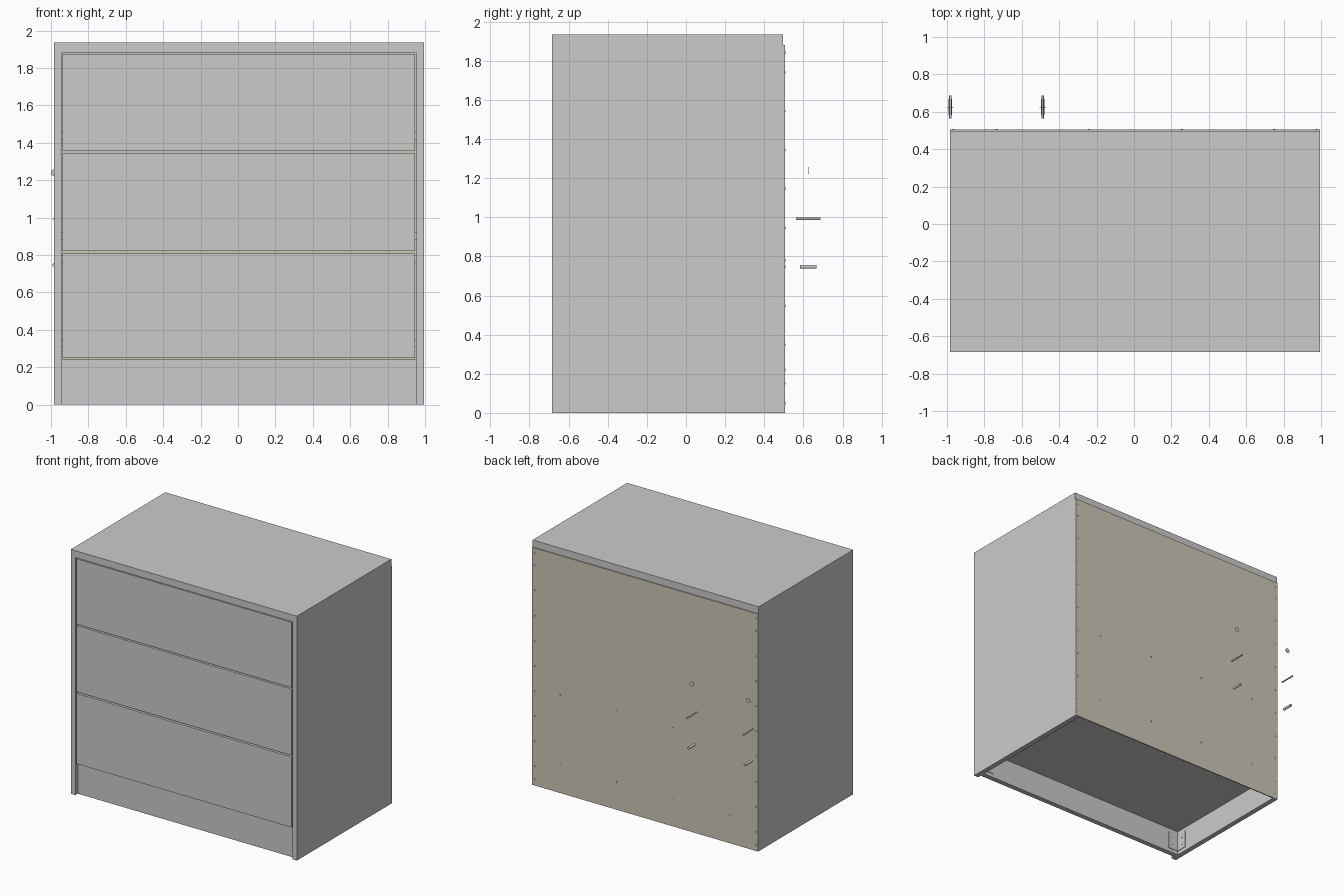
import bpy
import math

if "Cube" in bpy.data.objects:
    bpy.data.objects.remove(bpy.data.objects["Cube"])

beige = bpy.data.materials.new("board_beige")
beige.diffuse_color = (0.62, 0.57, 0.47, 1)
beige.use_nodes = True
beige.node_tree.nodes["Principled BSDF"].inputs["Base Color"].default_value = beige.diffuse_color


def box(name, x, y, z, mat=None):
    """Box from (min, max) ranges on each axis."""
    bpy.ops.mesh.primitive_cube_add(
        size=1, location=[(a + b) / 2 for a, b in (x, y, z)])
    o = bpy.context.object
    o.name = name
    o.scale = [b - a for a, b in (x, y, z)]
    bpy.ops.object.transform_apply(location=False, rotation=False, scale=True)
    if mat:
        o.data.materials.append(mat)
    return o


def rod(name, pos, radius, length, axis="y", sides=16):
    """Cylinder along the y or x axis."""
    rot = (math.pi / 2, 0, 0) if axis == "y" else (0, math.pi / 2, 0)
    bpy.ops.mesh.primitive_cylinder_add(
        vertices=sides, radius=radius, depth=length, location=pos, rotation=rot)
    o = bpy.context.object
    o.name = name
    bpy.ops.object.shade_smooth_by_angle()
    return o


L, R = -0.985, 0.995          # outer sides
T = 0.04                      # panel thickness
IL, IR = L + T, R - T         # inner faces
FRONT, REAR, BACK = -0.685, 0.497, 0.505
TOP = 1.88

# Carcass
box("top_panel", (L, R), (FRONT, REAR), (TOP, 1.935))
box("left_side", (L, IL), (FRONT, REAR), (0, TOP))
box("right_side", (IR, R), (FRONT, REAR), (0, TOP))
box("bottom_panel", (IL, IR), (-0.65, REAR), (0.2, 0.24))
box("plinth", (IL, IR), (-0.655, -0.615), (0, 0.2375))
box("back_rail", (IL, IR), (0.455, REAR), (0.76, 0.8))
box("back_panel", (L, R), (REAR, BACK), (0, TOP), beige)

# Drawers: front, open box and runners
DL, DR = IL + 0.008, IR - 0.008
for i, (lo, hi) in enumerate([(0.25, 0.808), (0.82, 1.345), (1.356, 1.874)], 1):
    n = f"drawer_{i}_"
    box(n + "front", (DL, DR), (FRONT, FRONT + T), (lo, hi))
    bl, br, y0, y1 = IL + 0.03, IR - 0.03, FRONT + T, 0.42
    z0, z1 = lo + 0.05, hi - 0.13
    box(n + "left", (bl, bl + 0.03), (y0, y1), (z0, z1))
    box(n + "right", (br - 0.03, br), (y0, y1), (z0, z1))
    box(n + "rear", (bl + 0.03, br - 0.03), (y1 - 0.03, y1), (z0, z1))
    box(n + "bottom", (bl + 0.03, br - 0.03), (y0, y1 - 0.03),
        (z0 + 0.02, z0 + 0.03), beige)
    for side, x in (("left", (IL, bl)), ("right", (br, IR))):
        box(n + side + "_runner", x, (y0 + 0.01, 0.4), (lo + 0.06, lo + 0.1))

# Nails in the back panel: edge columns and two rows
spots = [(x, z) for x in (-0.965, 0.975)
         for z in [0.05, 1.84] + [0.15 + 0.199 * k for k in range(9)]]
spots += [(-0.735 + 0.495 * k, z) for k in range(4) for z in (0.22, 0.78)]
for x, z in spots:
    rod("back_nail", (x, BACK + 0.001, z), 0.006, 0.006, sides=10)

# Corner brackets behind the plinth, each with screw heads
for side, x, s in (("left", IL, 1), ("right", IR, -1)):
    y, t, leg = -0.615, 0.004, 0.09
    box(side + "_bracket_front", sorted((x, x + s * leg)), (y, y + t), (0.03, 0.17))
    box(side + "_bracket_side", sorted((x, x + s * t)), (y + t, y + leg), (0.03, 0.17))
    for z in (0.07, 0.13):
        rod("bracket_screw", (x + s * 0.055, y + t, z), 0.007, 0.004)
        rod("bracket_screw", (x + s * t, y + 0.055, z), 0.007, 0.004, "x")

# Loose fittings behind the unit: cap, bolt and dowel sets
for x in (-0.982, -0.488):
    rod("cover_cap", (x, 0.625, 1.24), 0.018, 0.003, sides=24)
    rod("long_bolt", (x, 0.625, 0.992), 0.006, 0.124)
    rod("dowel", (x, 0.625, 0.747), 0.01, 0.084)
